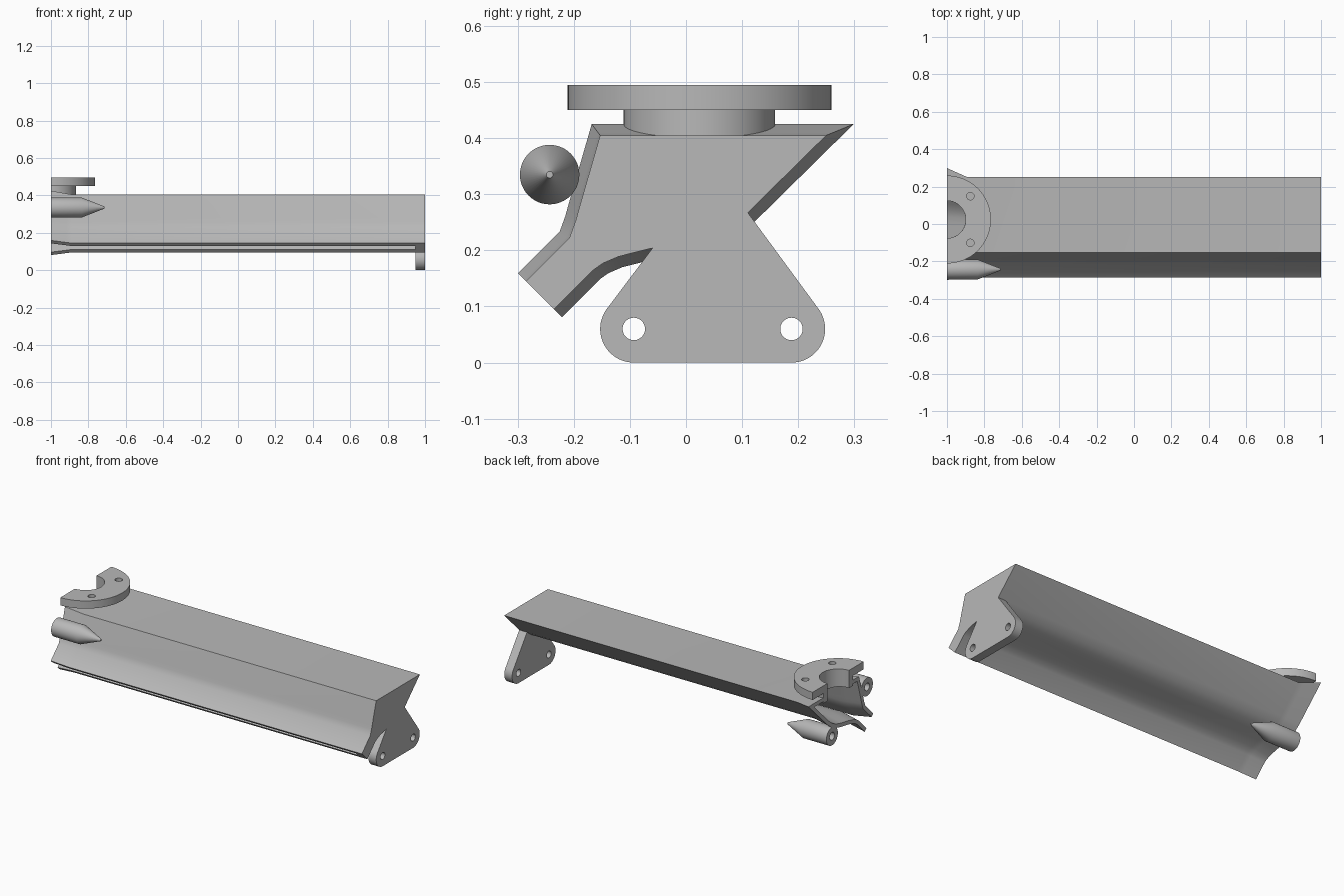
import bpy, bmesh
from math import cos, sin, pi, radians
from mathutils import Vector

if "Cube" in bpy.data.objects:
    bpy.data.objects.remove(bpy.data.objects["Cube"])

grey = bpy.data.materials.new("metal_grey")
grey.use_nodes = True
grey.diffuse_color = (0.48, 0.48, 0.48, 1)
grey.node_tree.nodes["Principled BSDF"].inputs["Base Color"].default_value = (0.48, 0.48, 0.48, 1)


def loft(name, rings, caps=True, closed=False):
    """Skin equal-length closed rings of 3D points into one object."""
    bm = bmesh.new()
    rows = [[bm.verts.new(p) for p in ring] for ring in rings]
    n = len(rows[0])
    pairs = list(zip(rows, rows[1:])) + ([(rows[-1], rows[0])] if closed else [])
    for a, b in pairs:
        for i in range(n):
            j = (i + 1) % n
            bm.faces.new((a[i], a[j], b[j], b[i]))
    if caps:
        bm.faces.new(rows[0])
        bm.faces.new(rows[-1])
    bmesh.ops.recalc_face_normals(bm, faces=bm.faces)
    mesh = bpy.data.meshes.new(name)
    bm.to_mesh(mesh)
    bm.free()
    mesh.materials.append(grey)
    obj = bpy.data.objects.new(name, mesh)
    bpy.context.collection.objects.link(obj)
    return obj


def activate(obj):
    bpy.ops.object.select_all(action='DESELECT')
    obj.select_set(True)
    bpy.context.view_layer.objects.active = obj


def arc(cx, cy, r, start, end, steps=24):
    angles = [radians(start + (end - start) * i / steps) for i in range(steps + 1)]
    return [(cx + r * cos(a), cy + r * sin(a)) for a in angles]


def along_x(pts, x):
    return [(x, y, z) for y, z in pts]


def along_z(pts, z):
    return [(x, y, z) for x, y in pts]


def prism(name, pts, place, lo, hi):
    return loft(name, [place(pts, lo), place(pts, hi)])


def drill(obj, u, v, r, place, lo, hi):
    """Cut a round hole through an object and drop the cutter."""
    cutter = prism("hole_cutter", arc(u, v, r, 0, 352.5, 47), place, lo, hi)
    cutter.hide_render = True
    mod = obj.modifiers.new("hole", 'BOOLEAN')
    mod.operation, mod.solver, mod.object = 'DIFFERENCE', 'EXACT', cutter
    activate(obj)
    bpy.ops.object.modifier_apply(modifier=mod.name)
    bpy.data.objects.remove(cutter)


def offset(pts, d):
    """Shift an open profile sideways by d with mitred corners."""
    pts = [Vector(p) for p in pts]
    normals = []
    for a, b in zip(pts, pts[1:]):
        t = (b - a).normalized()
        normals.append(Vector((t.y, -t.x)))
    out = []
    for i, p in enumerate(pts):
        m, n = normals[max(i - 1, 0)], normals[min(i, len(normals) - 1)]
        out.append(tuple(p + (m + n) * (d / (1 + m.dot(n)))))
    return out


# Duct section from the lower lip, round the back and top, to the upper lip
section = [(-0.235, 0.095), (-0.165, 0.165), (-0.148, 0.177), (-0.12, 0.189),
           (-0.065, 0.203), (-0.01, 0.212), (0.04, 0.224), (0.075, 0.24),
           (0.11, 0.267), (0.25, 0.405), (-0.153, 0.405), (-0.19, 0.277),
           (-0.196, 0.255), (-0.208, 0.222), (-0.285, 0.145)]
WALL, FLARE, CX, CY = 0.022, 0.02, -1.0, 0.024

# Hollow duct with a flared open end
rings = []
for step in range(5):
    d = FLARE * (1 - step / 4)
    ring = offset(section, d) + offset(section, d - WALL)[::-1]
    rings.append(along_x(ring, -1 + 0.11 * step / 4))
rings.append(along_x(ring, 0.95))
duct = loft("duct_shell", rings)
drill(duct, CX, CY, 0.1, along_z, 0.36, 0.5)

# Solid end wall
end_wall = prism("end_wall", section, along_x, 0.95, 1.0)

# Mounting foot with two bolt holes
foot_outline = ([(-0.04, 0.23)] + arc(-0.093, 0.06, 0.06, 143, 270)
                + arc(0.188, 0.06, 0.06, -90, 37) + [(0.092, 0.292)])
foot = prism("mounting_foot", foot_outline, along_x, 0.95, 1.0)
for y in (-0.093, 0.188):
    drill(foot, y, 0.06, 0.02, along_x, 0.9, 1.1)


# Half-ring inlet neck and flange
def half_ring(name, r, lo, hi):
    outline = arc(CX, CY, r, -90, 90, 48) + arc(CX, CY, 0.1, 90, -90, 48)
    return prism(name, outline, along_z, lo, hi)


neck = half_ring("inlet_neck", 0.135, 0.392, 0.45)
flange = half_ring("inlet_flange", 0.235, 0.45, 0.495)
for side in (-1, 1):
    drill(flange, CX + 0.125, CY + side * 0.125, 0.02, along_z, 0.4, 0.55)


# Pointed pins with a blind bore
def pin(name, y, z):
    profile = [(-0.82, 0.002), (-0.82, 0.022), (-1, 0.022), (-1, 0.053),
               (-0.835, 0.053), (-0.715, 0.006)]
    return loft(name, [along_x(arc(y, z, r, 0, 352.5, 47), x) for x, r in profile])


pins = [pin("front_pin", -0.243, 0.335), pin("back_pin", 0.08, 0.17)]

for obj in [duct, end_wall, foot, neck, flange] + pins:
    activate(obj)
    bpy.ops.object.shade_smooth_by_angle(angle=radians(28))
